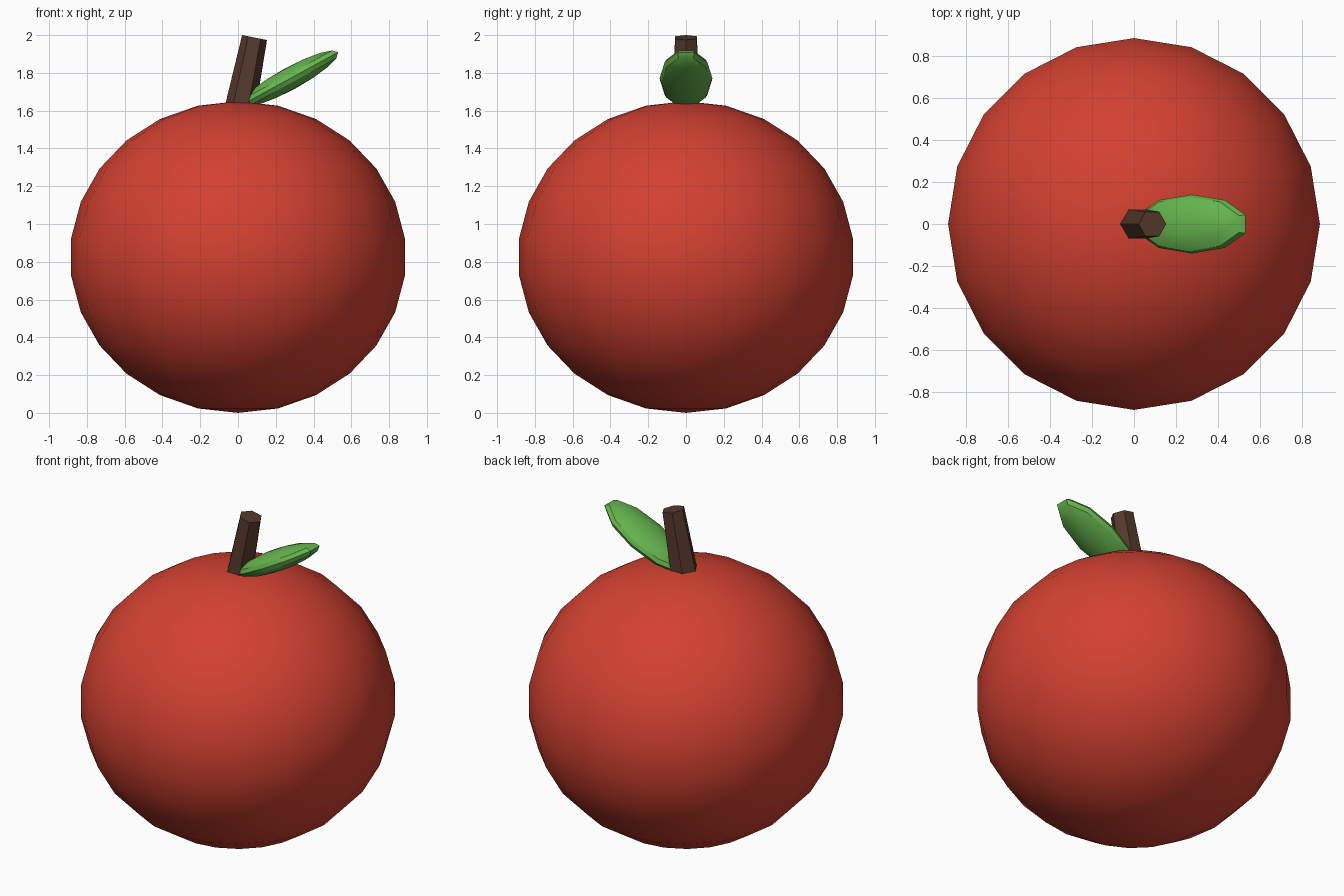
import bpy, bmesh, math
from mathutils import Matrix, Vector

if "Cube" in bpy.data.objects:
    bpy.data.objects.remove(bpy.data.objects["Cube"], do_unlink=True)


def material(name, rgb):
    m = bpy.data.materials.new(name)
    m.use_nodes = True
    m.diffuse_color = (*rgb, 1)
    bsdf = m.node_tree.nodes["Principled BSDF"]
    bsdf.inputs["Base Color"].default_value = (*rgb, 1)
    bsdf.inputs["Roughness"].default_value = 0.8
    return m


def finish(bm, name, mat, smooth_angle=None):
    bmesh.ops.recalc_face_normals(bm, faces=bm.faces)
    mesh = bpy.data.meshes.new(name)
    bm.to_mesh(mesh)
    bm.free()
    mesh.materials.append(mat)
    obj = bpy.data.objects.new(name, mesh)
    bpy.context.collection.objects.link(obj)
    if smooth_angle is not None:
        bpy.ops.object.select_all(action='DESELECT')
        obj.select_set(True)
        bpy.context.view_layer.objects.active = obj
        bpy.ops.object.shade_smooth_by_angle(angle=math.radians(smooth_angle))
    return obj


def ellipsoid(name, segments, rings, radii, centre, tilt, mat):
    """Lathed ellipsoid with a vertex on the +y axis; tilt turns it about y."""
    bm = bmesh.new()
    place = (Matrix.Translation(centre) @ Matrix.Rotation(tilt, 4, 'Y')
             @ Matrix.Diagonal((*radii, 1)))
    loops = []
    for i in range(1, rings):
        lat = math.pi * i / rings - math.pi / 2
        loops.append([bm.verts.new(place @ Vector((
            math.cos(lat) * math.sin(2 * math.pi * j / segments),
            math.cos(lat) * math.cos(2 * math.pi * j / segments),
            math.sin(lat)))) for j in range(segments)])
    low = bm.verts.new(place @ Vector((0, 0, -1)))
    high = bm.verts.new(place @ Vector((0, 0, 1)))
    for j in range(segments):
        k = (j + 1) % segments
        bm.faces.new((low, loops[0][j], loops[0][k]))
        bm.faces.new((high, loops[-1][k], loops[-1][j]))
        for a, b in zip(loops, loops[1:]):
            bm.faces.new((a[j], b[j], b[k], a[k]))
    return finish(bm, name, mat, 30)


red = material("fruit red", (0.65, 0.052, 0.031))
green = material("leaf green", (0.13, 0.46, 0.075))
brown = material("stem brown", (0.09, 0.04, 0.025))

# Slightly flattened round fruit
ellipsoid("fruit_body", 20, 13, (0.89, 0.89, 0.825), (0, 0, 0.825), 0, red)

# Thick leaf rising towards +x
ellipsoid("leaf", 10, 8, (0.305, 0.14, 0.06), (0.275, 0, 1.77), -0.5, green)

# Six-sided tapered stem, leaning towards +x, base sunk into the fruit
lean, length = 0.2, 0.44
axis = Vector((math.sin(lean), 0, math.cos(lean)))
top = Vector((0.0875, 0, 1.987))
bm = bmesh.new()
bmesh.ops.create_cone(bm, cap_ends=True, segments=6, radius1=0.084,
                      radius2=0.067, depth=length)
# Put one hexagon corner on the x axis
first = max(bm.verts, key=lambda v: v.co.z).co
turn = Matrix.Rotation(-math.atan2(first.y, first.x), 4, 'Z')
bmesh.ops.transform(bm, verts=bm.verts, matrix=(
    Matrix.Translation(top - axis * length / 2)
    @ Matrix.Rotation(lean, 4, 'Y') @ turn))
finish(bm, "stem", brown)
